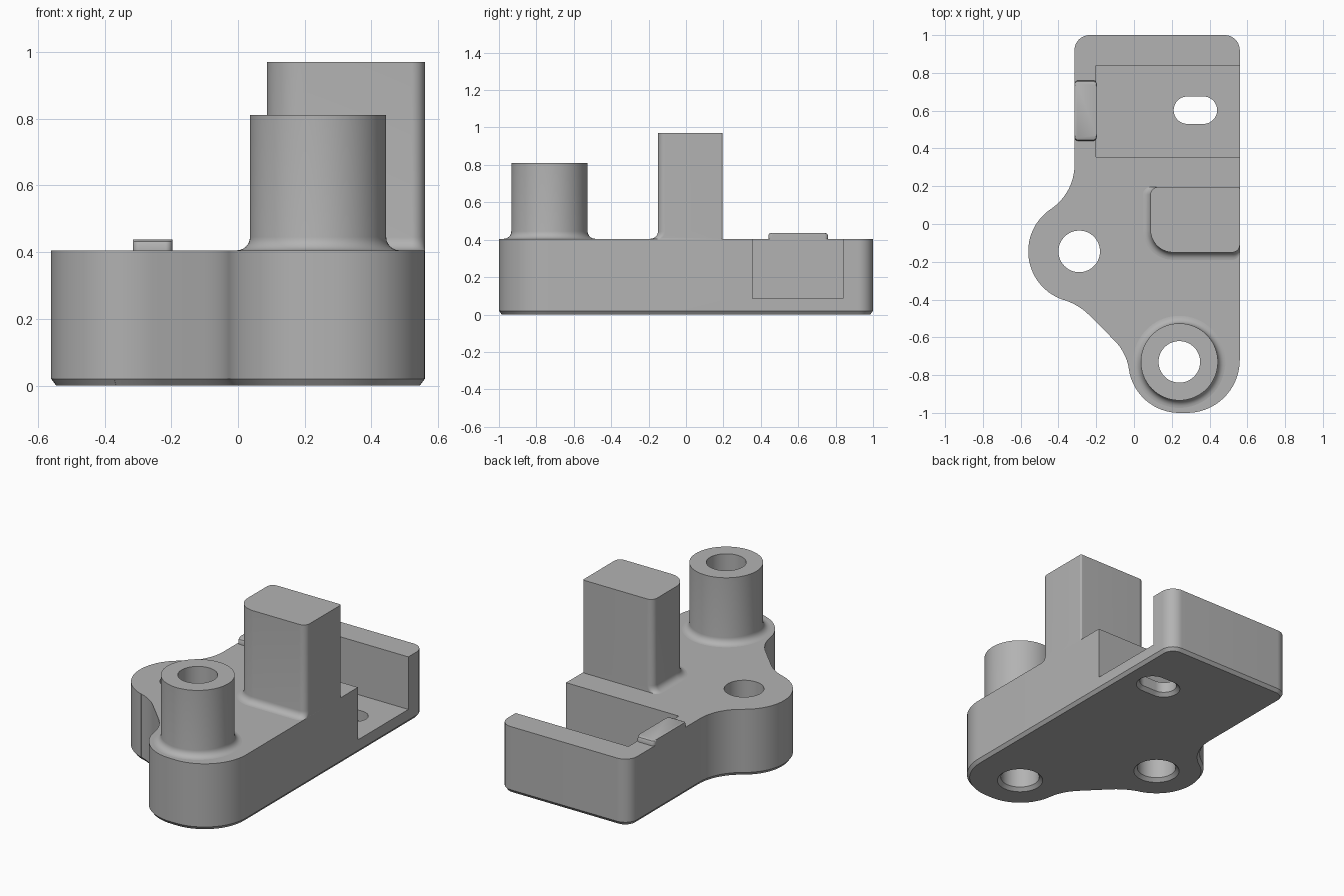
import bpy, bmesh
from math import sin, cos, pi, radians

cube = bpy.data.objects.get("Cube")
if cube:
    bpy.data.objects.remove(cube, do_unlink=True)

grey = bpy.data.materials.new("plain grey")
grey.use_nodes = True
GREY = (0.45, 0.45, 0.45, 1)
grey.diffuse_color = GREY
grey.node_tree.nodes["Principled BSDF"].inputs["Base Color"].default_value = GREY

TOP = 0.405     # deck height
HOLE = 0.11     # bore radius
FILLET = 0.04   # fillet at the foot of boss and post


def outline(arcs, grow=0.0, step=5):
    """Counter-clockwise chain of arcs (cx, cy, r, start, end), offset outward by grow."""
    pts = []
    for cx, cy, r, a0, a1 in arcs:
        n = max(3, round(abs(a1 - a0) / step))
        r = r + grow if a1 > a0 else r - grow
        for i in range(n + 1):
            a = radians(a0 + (a1 - a0) * i / n)
            pts.append((cx + r * cos(a), cy + r * sin(a)))
    return pts


def rounded_rect(x0, y0, x1, y1, bl, br, tr, tl):
    return outline([(x1 - tr, y1 - tr, tr, 0, 90), (x0 + tl, y1 - tl, tl, 90, 180),
                    (x0 + bl, y0 + bl, bl, 180, 270), (x1 - br, y0 + br, br, 270, 360)])


def circle(x, y, r):
    n = 72
    return [(x + r * cos(2 * pi * i / n), y + r * sin(2 * pi * i / n)) for i in range(n)]


def loft(name, rings, caps=True):
    """Skin a stack of (points, z) rings with equal point counts."""
    bm = bmesh.new()
    loops = [[bm.verts.new((x, y, z)) for x, y in pts] for pts, z in rings]
    for a, b in zip(loops, loops[1:]):
        for i in range(len(a)):
            j = (i + 1) % len(a)
            bm.faces.new((a[i], a[j], b[j], b[i]))
    if caps:
        bm.faces.new(loops[0][::-1])
        bm.faces.new(loops[-1])
    bmesh.ops.remove_doubles(bm, verts=bm.verts, dist=0.0002)
    bmesh.ops.recalc_face_normals(bm, faces=bm.faces)
    mesh = bpy.data.meshes.new(name)
    bm.to_mesh(mesh)
    bm.free()
    mesh.materials.append(grey)
    obj = bpy.data.objects.new(name, mesh)
    bpy.context.collection.objects.link(obj)
    return obj


def smooth(obj):
    bpy.ops.object.select_all(action='DESELECT')
    obj.select_set(True)
    bpy.context.view_layer.objects.active = obj
    bpy.ops.object.shade_smooth_by_angle(angle=radians(30))


def cut(obj, cutter):
    mod = obj.modifiers.new(cutter.name, 'BOOLEAN')
    mod.operation = 'DIFFERENCE'
    mod.solver = 'EXACT'
    mod.object = cutter
    bpy.context.view_layer.objects.active = obj
    bpy.ops.object.modifier_apply(modifier=mod.name)
    bpy.data.objects.remove(cutter, do_unlink=True)


# Base body: lobed outline with a chamfered underside
BODY = [(0.48, 0.92, 0.08, 0, 90), (-0.235, 0.92, 0.08, 90, 180),
        (-0.596, 0.313, 0.281, 0, -56.3), (-0.29, -0.145, 0.27, 123.7, 252.6),
        (-0.469, -0.717, 0.33, 72.6, 45), (-0.294, -0.808, 0.27, 45, 8.3),
        (0.24, -0.73, 0.27, 188.3, 270), (0.28, -0.72, 0.28, 270, 360)]
body = loft("base_body", [(outline(BODY, -0.015), 0), (outline(BODY), 0.02),
                          (outline(BODY), TOP)])

# Open pocket at the rear
cut(body, loft("pocket_cutter", [(rounded_rect(-0.2, 0.355, 0.7, 0.84, 0, 0, 0, 0), z)
                                 for z in (0.085, 0.6)]))


# Bores and slot, each chamfered underneath
def slot(grow):
    r = 0.0725 + grow
    return outline([(0.3675, 0.6025, r, -90, 90), (0.2825, 0.6025, r, 90, 270)])


shapes = {"side_bore": lambda g: circle(-0.29, -0.145, HOLE + g),
          "boss_bore": lambda g: circle(0.24, -0.73, HOLE + g),
          "floor_slot": slot}
for name, shape in shapes.items():
    cut(body, loft(name, [(shape(0.04), -0.02), (shape(0), 0.02), (shape(0), 0.6)]))
smooth(body)

# Quarter-round foot as (outward offset, height) steps
foot = [(FILLET * (1 - sin(t)), TOP + FILLET * (1 - cos(t)))
        for t in (pi / 2 * i / 6 for i in range(7))]

# Hollow boss
R = 0.204
boss = [(circle(0.24, -0.73, R + d), z) for d, z in foot]
boss += [(circle(0.24, -0.73, r), z) for r, z in ((R, 0.81), (HOLE, 0.81), (HOLE, TOP))]
smooth(loft("hollow_boss", boss, caps=False))

# Tall post, with the foot fillet on its front and inner sides only
post = [(rounded_rect(0.087 - d, -0.15 - d, 0.56, 0.195, 0.12 + d, 0.04, 0.01, 0.04), z)
        for d, z in foot + [(0, 0.97)]]
smooth(loft("tall_post", post))

# Small raised catch beside the pocket
catch = [(rounded_rect(-0.315, 0.44 + d, -0.197, 0.76 - d, 0.02, 0.02, 0.02, 0.02), z)
         for d, z in ((0, TOP), (0, 0.422), (0.005, 0.432), (0.016, 0.437))]
smooth(loft("raised_catch", catch))
